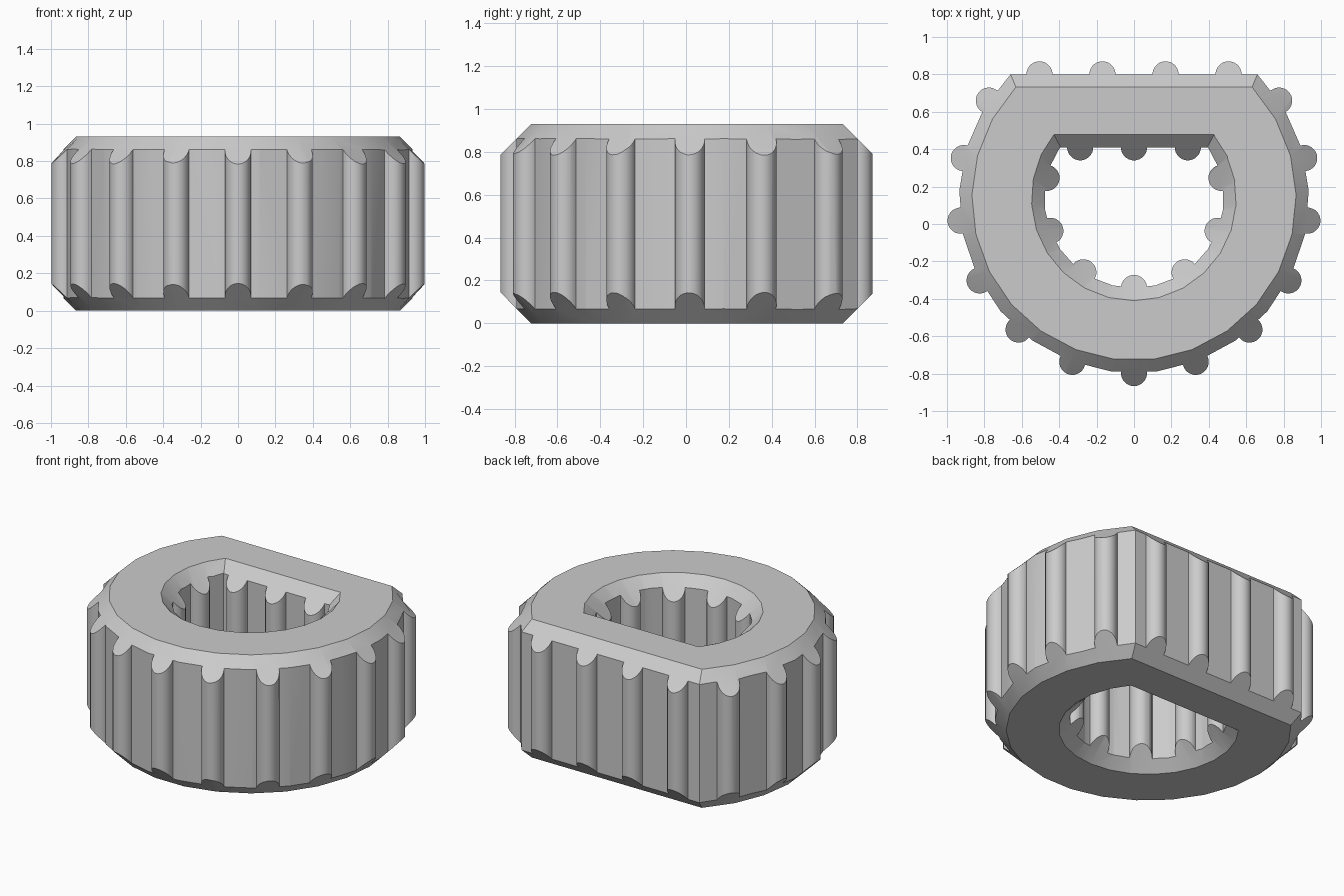
import bpy, bmesh, math

cube = bpy.data.objects.get("Cube")
if cube:
    bpy.data.objects.remove(cube, do_unlink=True)

CY = 0.138            # centre of the round part in y
HEIGHT = 0.93
CHAMFER = 0.068
KNOB_R = 0.07
OUTER = (0.935, 0.80, 19)   # radius, y of the flat side, arc segments
INNER = (0.48, 0.41, 18)


def d_outline(shape, offset=0.0):
    """Round outline with one flat side, starting at the right corner."""
    radius, flat, segs = shape
    r = radius + offset
    a = math.asin((flat + offset - CY) / r)
    span = math.pi + 2 * a
    return [(r * math.cos(a - span * i / segs), CY + r * math.sin(a - span * i / segs))
            for i in range(segs + 1)]


def spaced_points(shape, count):
    """Points evenly spaced along the outline, starting at the front."""
    radius, flat, _ = shape
    a = math.asin((flat - CY) / radius)
    half_arc = radius * (math.pi / 2 + a)
    half_flat = radius * math.cos(a)
    step = 2 * (half_arc + half_flat) / count
    points = []
    for i in range(count):
        s = (i if i <= count / 2 else i - count) * step
        side, s = (1 if s >= 0 else -1), abs(s)
        if s <= half_arc:
            t = s / radius - math.pi / 2
            points.append((side * radius * math.cos(t), CY + radius * math.sin(t)))
        else:
            points.append((side * (half_flat - (s - half_arc)), flat))
    return points


def make_object(name, bm):
    bmesh.ops.recalc_face_normals(bm, faces=bm.faces)
    mesh = bpy.data.meshes.new(name)
    bm.to_mesh(mesh)
    bm.free()
    obj = bpy.data.objects.new(name, mesh)
    bpy.context.collection.objects.link(obj)
    return obj


def add_loft(bm, levels):
    """Closed solid through (outline, z) levels with equal point counts."""
    rings = [[bm.verts.new((x, y, z)) for x, y in outline] for outline, z in levels]
    n = len(rings[0])
    for low, high in zip(rings, rings[1:]):
        for i in range(n):
            j = (i + 1) % n
            bm.faces.new((low[i], low[j], high[j], high[i]))
    bm.faces.new(rings[0])
    bm.faces.new(rings[-1])


def loft(name, *levels):
    bm = bmesh.new()
    add_loft(bm, levels)
    return make_object(name, bm)


def knobs(name, shape, count, z0, z1):
    """Row of upright round ribs along an outline."""
    bm = bmesh.new()
    for cx, cy in spaced_points(shape, count):
        circle = [(cx + KNOB_R * math.cos(math.tau * (k + 0.5) / 24),
                   cy + KNOB_R * math.sin(math.tau * (k + 0.5) / 24)) for k in range(24)]
        add_loft(bm, [(circle, z0), (circle, z1)])
    return make_object(name, bm)


def combine(target, other, operation):
    mod = target.modifiers.new("combine", 'BOOLEAN')
    mod.operation, mod.object, mod.solver = operation, other, 'EXACT'
    bpy.context.view_layer.objects.active = target
    bpy.ops.object.modifier_apply(modifier=mod.name)
    bpy.data.objects.remove(other, do_unlink=True)


# Ribbed outside, trimmed by a bevelled envelope
ring = loft("ribbed_ring", (d_outline(OUTER), -0.1), (d_outline(OUTER), HEIGHT + 0.1))
combine(ring, knobs("outer_ribs", OUTER, 17, -0.15, HEIGHT + 0.15), 'UNION')
wide = 0.095
rise = CHAMFER + wide
envelope = loft("envelope",
                (d_outline(OUTER, -CHAMFER), 0), (d_outline(OUTER, wide), rise),
                (d_outline(OUTER, wide), HEIGHT - rise), (d_outline(OUTER, -CHAMFER), HEIGHT))
combine(ring, envelope, 'INTERSECT')

# Ribbed hole
hole = loft("hole", (d_outline(INNER), -0.1), (d_outline(INNER), HEIGHT + 0.1))
combine(hole, knobs("inner_ribs", INNER, 10, -0.15, HEIGHT + 0.15), 'DIFFERENCE')
combine(ring, hole, 'DIFFERENCE')

# Bevelled hole mouths at the bottom and top
for base, up in ((0, 1), (HEIGHT, -1)):
    mouth = loft("mouth",
                 (d_outline(INNER, CHAMFER + 0.03), base - 0.03 * up),
                 (d_outline(INNER, -0.095), base + rise * up))
    combine(ring, mouth, 'DIFFERENCE')

# Single grey material
grey = bpy.data.materials.new("grey")
grey.use_nodes = True
colour = (0.6, 0.6, 0.6, 1)
grey.diffuse_color = colour
grey.node_tree.nodes["Principled BSDF"].inputs["Base Color"].default_value = colour
ring.data.materials.clear()
ring.data.materials.append(grey)
for face in ring.data.polygons:
    face.material_index = 0

# Smooth curved walls, sharp edges elsewhere
bpy.ops.object.select_all(action='DESELECT')
ring.select_set(True)
bpy.context.view_layer.objects.active = ring
bpy.ops.object.shade_smooth_by_angle(angle=math.radians(30))
